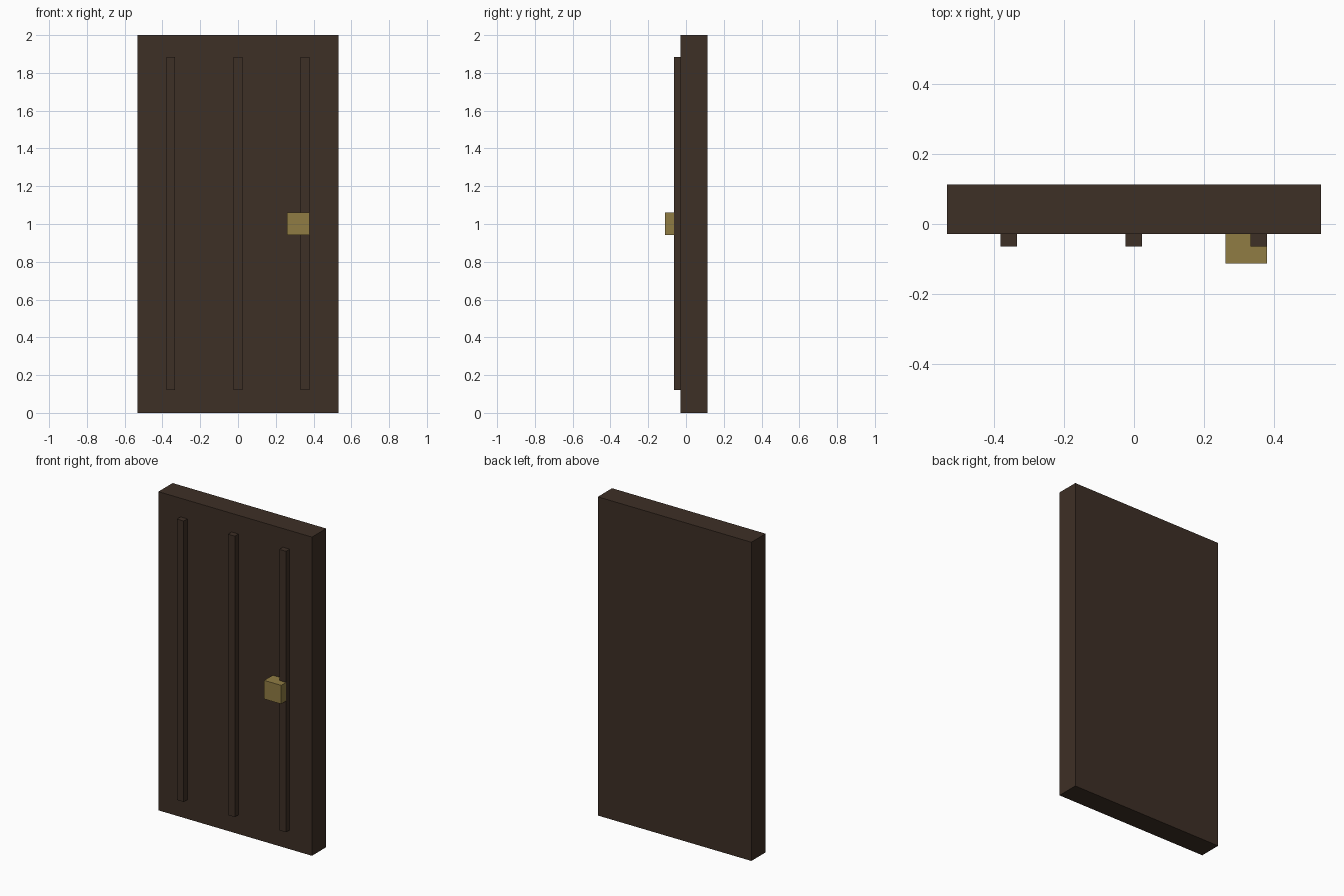
import bpy
import bmesh
from mathutils import Vector

if "Cube" in bpy.data.objects:
    bpy.data.objects.remove(bpy.data.objects["Cube"])


def material(name, colour):
    mat = bpy.data.materials.new(name)
    mat.diffuse_color = (*colour, 1.0)
    mat.use_nodes = True
    mat.node_tree.nodes["Principled BSDF"].inputs["Base Color"].default_value = mat.diffuse_color
    return mat


def box(name, low, high, mat):
    """Axis-aligned box between two corners."""
    low, high = Vector(low), Vector(high)
    bm = bmesh.new()
    bmesh.ops.create_cube(bm, size=1.0)
    bmesh.ops.scale(bm, vec=high - low, verts=bm.verts)
    mesh = bpy.data.meshes.new(name)
    bm.to_mesh(mesh)
    bm.free()
    mesh.materials.append(mat)
    obj = bpy.data.objects.new(name, mesh)
    obj.location = (low + high) / 2
    bpy.context.collection.objects.link(obj)
    return obj


dark_wood = material("dark wood", (0.048, 0.029, 0.019))
brass = material("brass", (0.28, 0.202, 0.057))

FRONT = -0.028  # front face of the door slab

# Door slab
box("door_slab", (-0.533, FRONT, 0), (0.533, 0.113, 2), dark_wood)

# Three raised vertical strips
for side, x in (("left", -0.356), ("middle", -0.001), ("right", 0.355)):
    box(side + "_strip", (x - 0.0235, -0.064, 0.12),
        (x + 0.0235, FRONT, 1.883), dark_wood)

# Square handle, set over the right strip
box("handle", (0.26, -0.112, 0.943), (0.378, FRONT, 1.06), brass)
